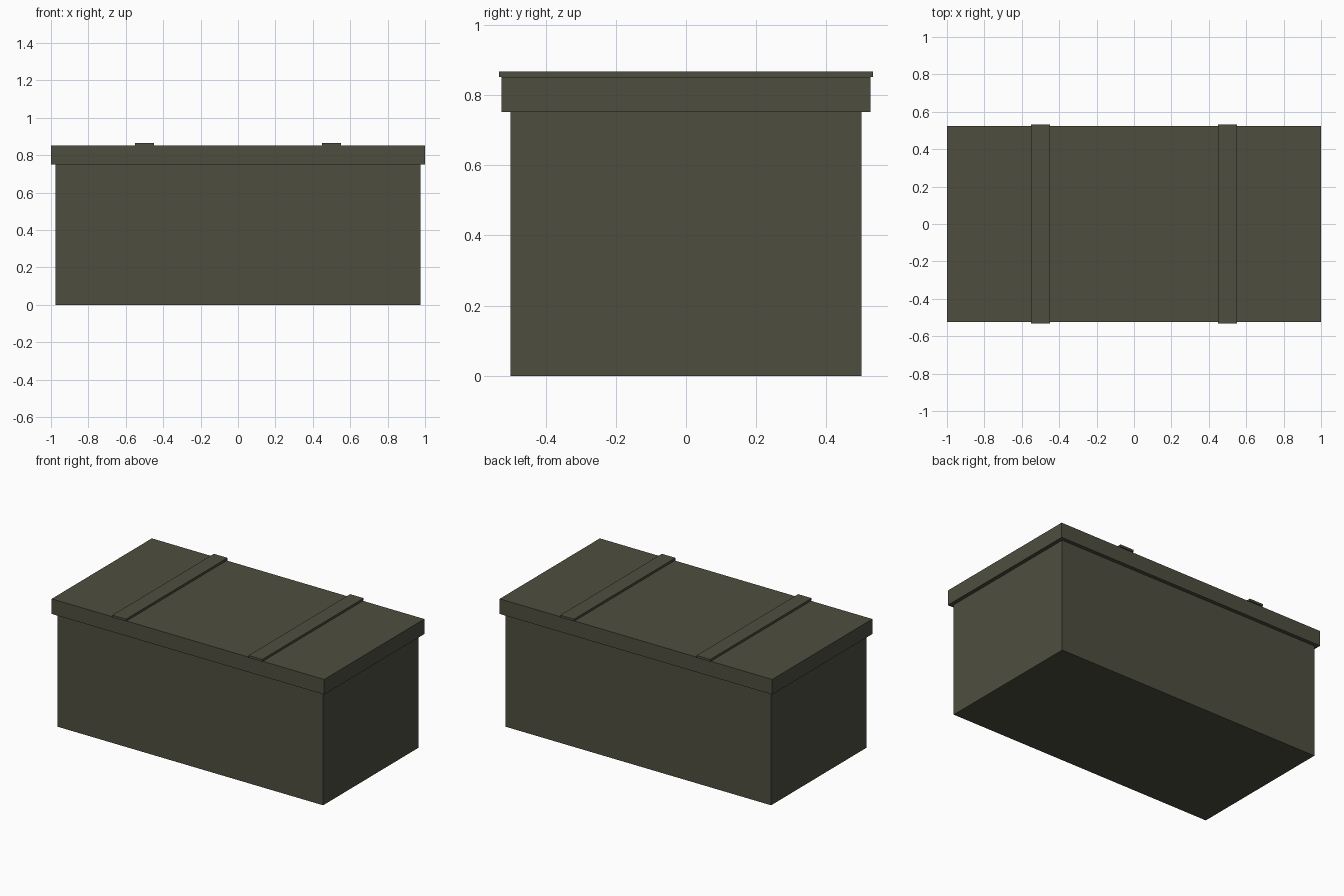
import bpy

cube = bpy.data.objects.get("Cube")
if cube:
    bpy.data.objects.remove(cube, do_unlink=True)

# Single drab olive colour
olive = bpy.data.materials.new("drab_olive")
olive.use_nodes = True
colour = (0.076, 0.076, 0.051, 1)
olive.diffuse_color = colour
bsdf = next(n for n in olive.node_tree.nodes if n.type == 'BSDF_PRINCIPLED')
bsdf.inputs["Base Color"].default_value = colour
bsdf.inputs["Roughness"].default_value = 0.8


def box(name, x, width, depth, bottom, top):
    """Flat-faced box centred on y = 0, spanning bottom to top."""
    bpy.ops.mesh.primitive_cube_add(size=1, location=(x, 0, (bottom + top) / 2))
    obj = bpy.context.object
    obj.name = obj.data.name = name
    obj.scale = (width, depth, top - bottom)
    bpy.ops.object.transform_apply(location=False, rotation=False, scale=True)
    obj.data.materials.append(olive)
    return obj


# Crate body and overhanging lid
box("crate_body", 0, 1.95, 1.0, 0, 0.751)
box("lid", 0, 2.0, 1.05, 0.751, 0.851)

# Straps across the lid, slightly longer than its depth
for side, x in (("right", -0.5), ("left", 0.5)):
    box("lid_strap_" + side, x, 0.1, 1.065, 0.851, 0.866)
